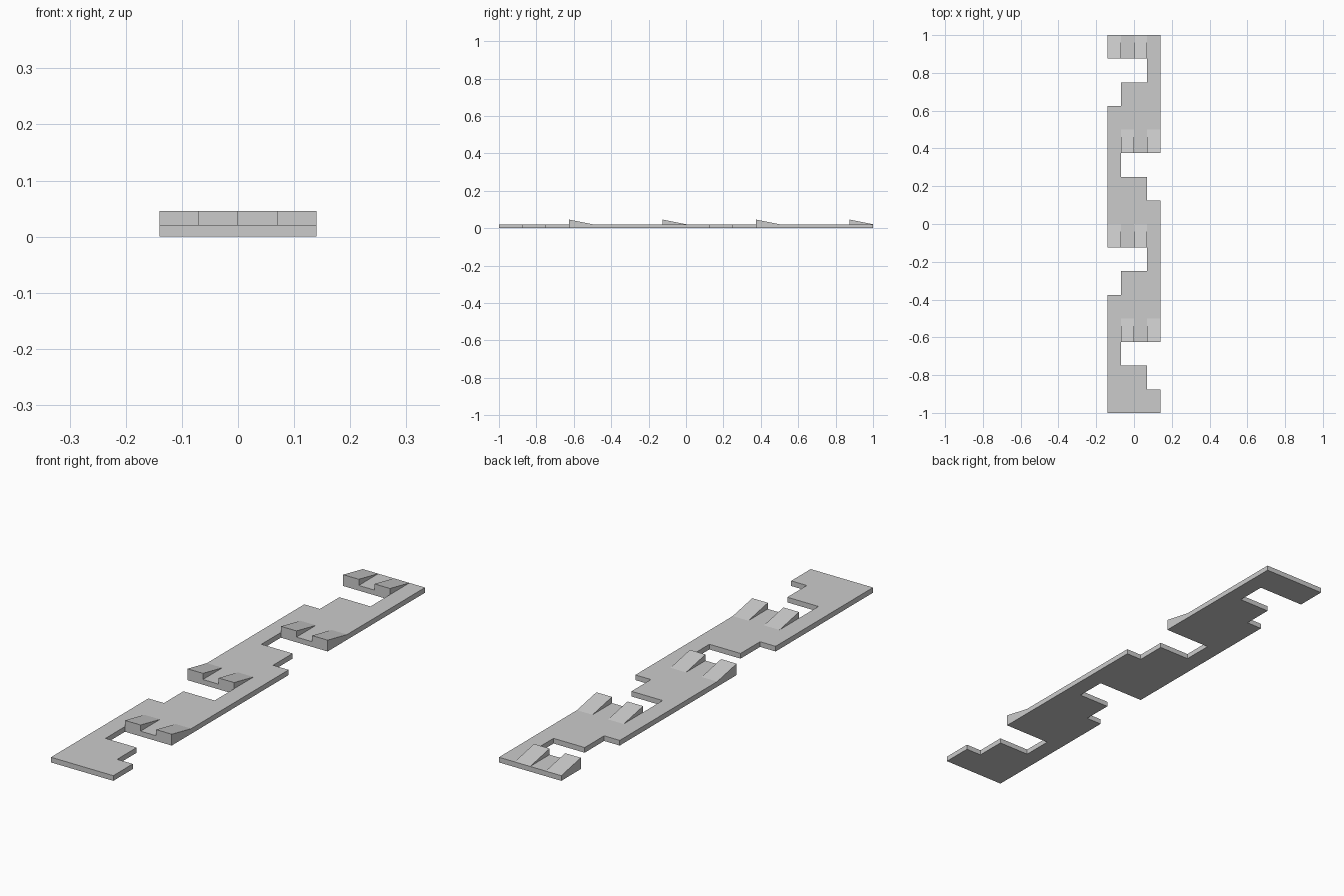
import bpy, bmesh
from mathutils import Vector

if "Cube" in bpy.data.objects:
    bpy.data.objects.remove(bpy.data.objects["Cube"])

COL, ROW = 0.07, 0.125        # layout grid: 4 columns x 16 rows
PLATE_H, TOOTH_H = 0.021, 0.046


def prism(name, points, offset):
    """Extrude a flat outline along an offset into a closed solid."""
    bm = bmesh.new()
    face = bm.faces.new([bm.verts.new(p) for p in points])
    new = bmesh.ops.extrude_face_region(bm, geom=[face])["geom"]
    bmesh.ops.translate(bm, vec=Vector(offset),
                        verts=[v for v in new if isinstance(v, bmesh.types.BMVert)])
    bmesh.ops.recalc_face_normals(bm, faces=bm.faces)
    mesh = bpy.data.meshes.new(name)
    bm.to_mesh(mesh)
    bm.free()
    obj = bpy.data.objects.new(name, mesh)
    bpy.context.collection.objects.link(obj)
    return obj


def notch(side, y):
    """Stepped notch cut in from the right (side=1) or left (side=-1) edge."""
    steps = [(2, 0), (1, 0), (1, 1), (-1, 1), (-1, 2), (2, 2)]
    return [(side * c * COL, y + r * ROW, 0) for c, r in steps]


# Flat strip with stepped notches alternating on both edges
right = [(2 * COL, -1, 0)] + notch(1, -0.875) + notch(1, 0.125) + [(2 * COL, 1, 0)]
left = [(-2 * COL, -1, 0)] + notch(-1, -0.375) + notch(-1, 0.625) + [(-2 * COL, 1, 0)]
prism("base_strip", right + left[::-1], (0, 0, PLATE_H))

# Ramp teeth: a staggered pair behind each notch
for row, y in enumerate((-0.625, -0.125, 0.375, 0.875)):
    first = -1 if row % 2 == 0 else -2
    for col in (first, first + 2):
        x = col * COL
        profile = [(x, y, PLATE_H), (x, y, TOOTH_H), (x, y + ROW, PLATE_H)]
        prism("ramp_tooth", profile, (COL, 0, 0))
